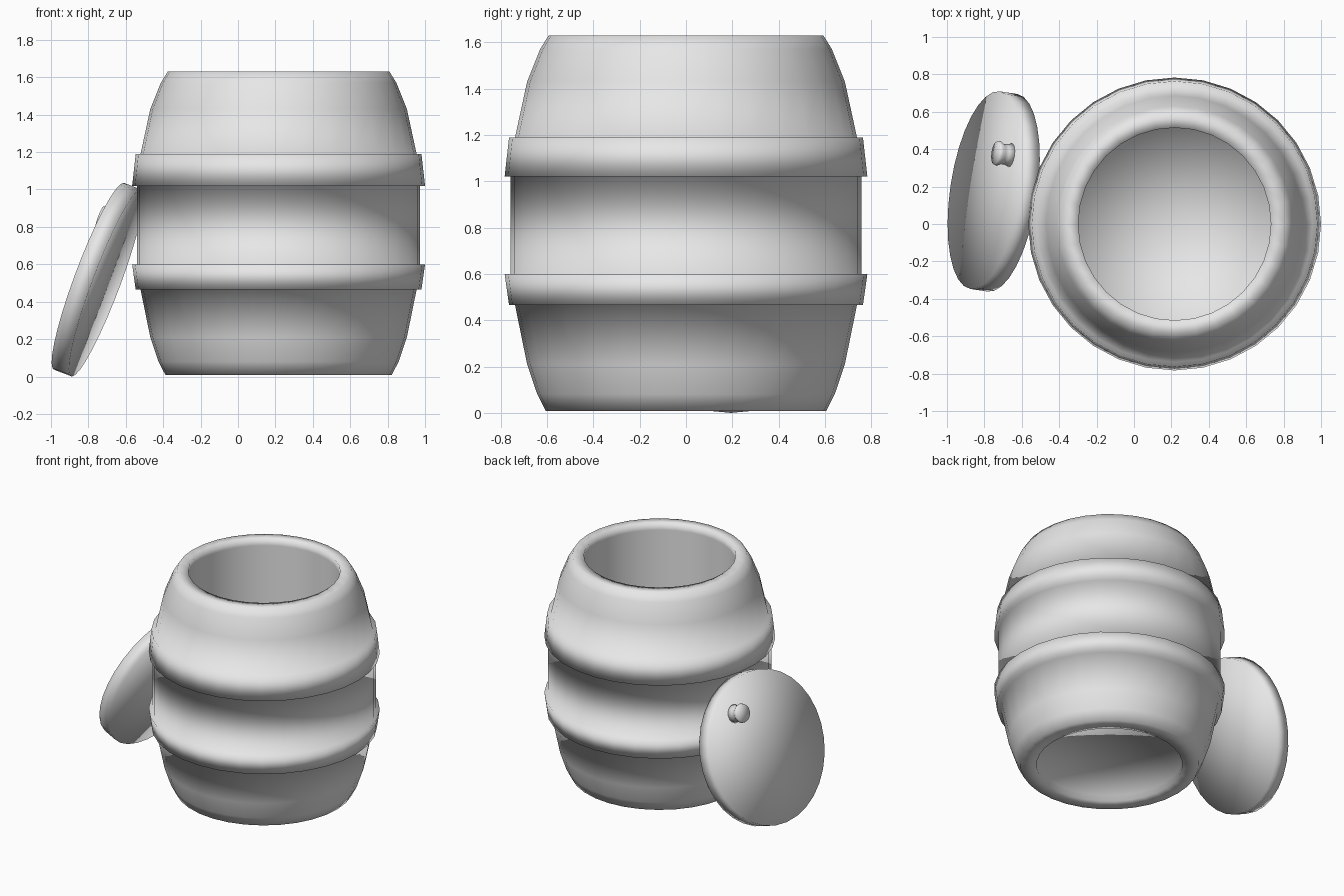
import bpy
from math import cos, sin, pi, radians
from mathutils import Matrix, Vector

cube = bpy.data.objects.get("Cube")
if cube:
    bpy.data.objects.remove(cube)

SIDES = 32

# Single plain grey
grey = bpy.data.materials.new("plain_grey")
grey.use_nodes = True
colour = (0.8, 0.8, 0.8, 1)
grey.diffuse_color = colour
grey.node_tree.nodes["Principled BSDF"].inputs["Base Color"].default_value = colour


def lathe(name, profile, matrix, sides=SIDES):
    """Turn (radius, height) points around z; a zero radius becomes a pole."""
    verts, faces, rings = [], [], []
    for r, z in profile:
        start = len(verts)
        count = 1 if r == 0 else sides
        verts += [(r * cos(2 * pi * i / sides), r * sin(2 * pi * i / sides), z)
                  for i in range(count)]
        rings.append([start + i % count for i in range(sides)])
    for a, b in zip(rings, rings[1:]):
        for i in range(sides):
            j = (i + 1) % sides
            quad = [a[i], a[j], b[j], b[i]]
            faces.append(list(dict.fromkeys(quad)))
    mesh = bpy.data.meshes.new(name)
    mesh.from_pydata(verts, [], faces)
    mesh.materials.append(grey)
    mesh.shade_smooth()
    obj = bpy.data.objects.new(name, mesh)
    bpy.context.collection.objects.link(obj)
    obj.matrix_world = matrix
    return obj


# Barrel with its two raised hoops, rim, straight inside wall and floor
underside = [(0, 0.05), (0.49, 0.05), (0.495, 0.008), (0.605, 0.008)]
lower_staves = [(0.642, 0.08), (0.686, 0.21), (0.738, 0.465)]
lower_hoop = [(0.764, 0.465), (0.783, 0.6), (0.757, 0.6)]
upper_hoop = [(0.757, 1.02), (0.783, 1.02), (0.764, 1.19), (0.738, 1.19)]
upper_staves = [(0.686, 1.43), (0.63, 1.57), (0.593, 1.63)]
inside = [(0.515, 1.63), (0.515, 1.58), (0.515, 0.2), (0.515, 0.08), (0, 0.08)]
lathe("barrel_body", underside + lower_staves + lower_hoop + upper_hoop
      + upper_staves + inside, Matrix.Translation((0.217, 0, 0)))

# Lid leaning on the barrel: local z is its outer side, local y runs up the slope
yaw, lean = radians(8.5), radians(20.4)
out = Vector((-cos(lean) * cos(yaw), cos(lean) * sin(yaw), sin(lean)))
side = Vector((-sin(yaw), -cos(yaw), 0))
up = out.cross(side)
frame = Matrix((side, up, out)).transposed().to_4x4()
lid_frame = Matrix.Translation((-0.75, 0.174, 0.518)) @ frame
lathe("lid", [(0, -0.05), (0.534, -0.05), (0.534, 0.05), (0, 0.05)], lid_frame)

# Spool-shaped knob, set off the middle of the lid
lathe("lid_knob", [(0, 0), (0.064, 0), (0.055, 0.03), (0.055, 0.05),
                   (0.067, 0.07), (0.062, 0.088), (0, 0.09)],
      lid_frame @ Matrix.Translation((-0.205, 0.305, 0.048)), sides=16)
